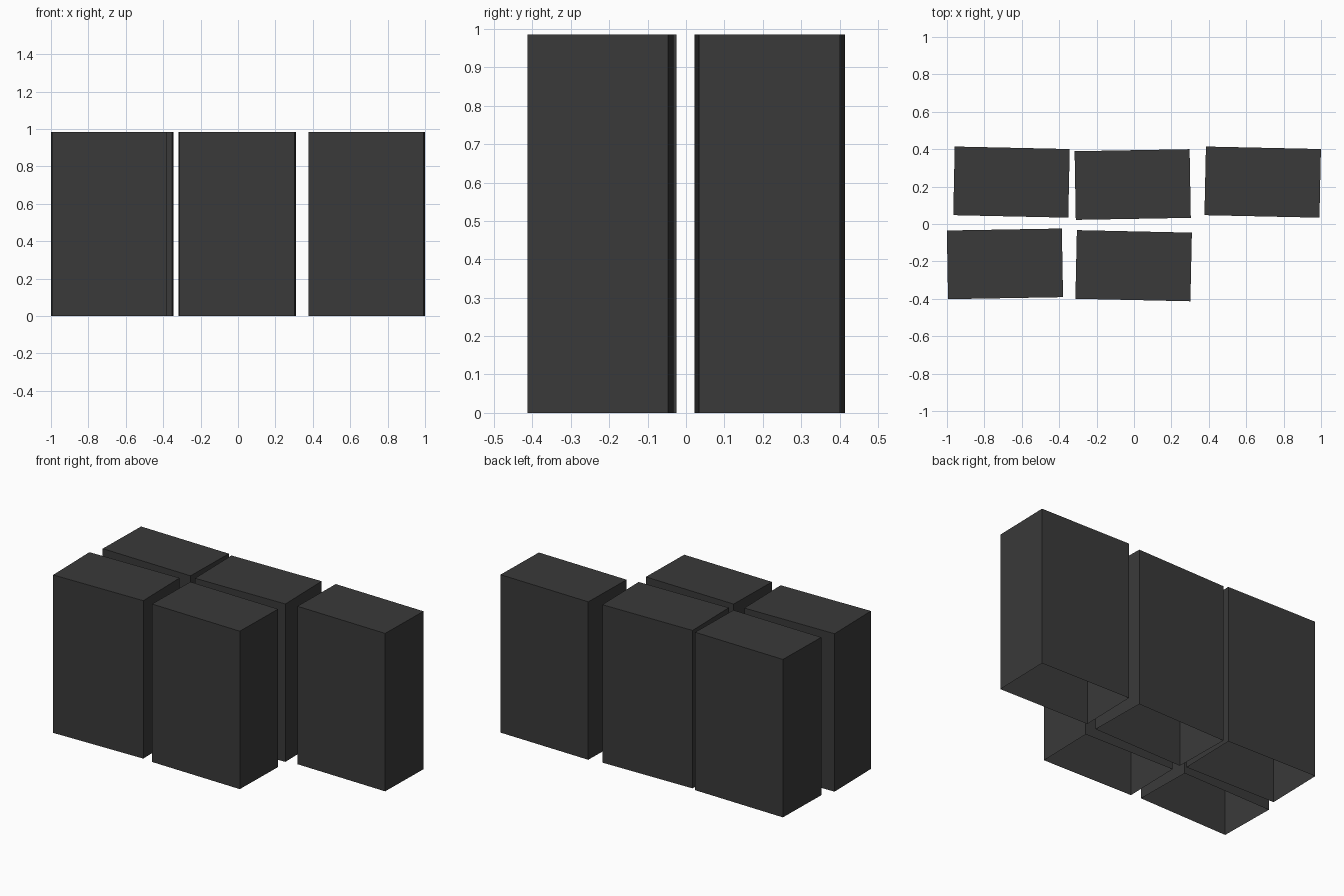
import bpy
import bmesh
from math import radians

cube = bpy.data.objects.get("Cube")
if cube:
    bpy.data.objects.remove(cube, do_unlink=True)

# One dark grey for every block
grey = bpy.data.materials.new("dark grey")
grey.use_nodes = True
colour = (0.042, 0.042, 0.042, 1)
grey.diffuse_color = colour
grey.node_tree.nodes["Principled BSDF"].inputs["Base Color"].default_value = colour

WIDTH, DEPTH, HEIGHT = 0.615, 0.367, 0.985


def block(name, x, y, turn):
    """Upright hollow box, open underneath, turned slightly about z."""
    mesh = bpy.data.meshes.new(name)
    bm = bmesh.new()
    bmesh.ops.create_cube(bm, size=1)
    bmesh.ops.scale(bm, vec=(WIDTH, DEPTH, HEIGHT), verts=bm.verts)
    bottom = [f for f in bm.faces if f.normal.z < -0.5]
    bmesh.ops.delete(bm, geom=bottom, context='FACES_ONLY')
    bm.to_mesh(mesh)
    bm.free()
    mesh.materials.append(grey)
    ob = bpy.data.objects.new(name, mesh)
    ob.location = (x, y, HEIGHT / 2)
    ob.rotation_euler.z = radians(turn)
    bpy.context.collection.objects.link(ob)


# Back row of three, front row of two
block("back_right_block", -0.655, 0.224, -1.25)
block("back_middle_block", -0.007, 0.211, 1.0)
block("back_left_block", 0.688, 0.224, -1.25)
block("front_right_block", -0.690, -0.213, 1.0)
block("front_middle_block", -0.002, -0.223, -1.25)
